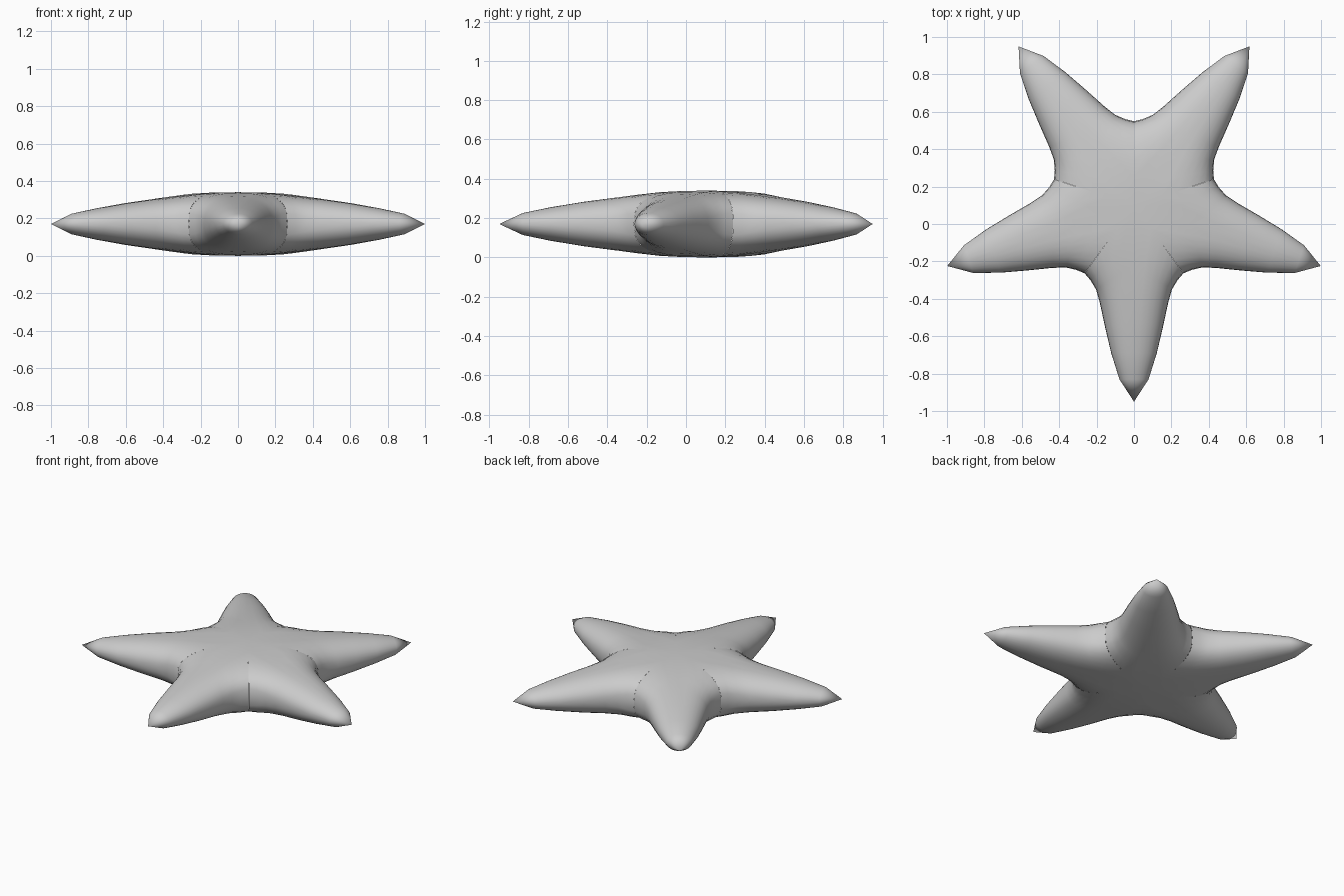
import bpy, bmesh
from math import sin, cos, pi, radians

if "Cube" in bpy.data.objects:
    bpy.data.objects.remove(bpy.data.objects["Cube"])

CENTRE_Y, MID_Z, STEPS = 0.10, 0.17, 8

# half-arm stations: outline distance, outline half width, ridge distance, ridge height, roundness power
STATIONS = [
    (0.364, 0.264, 0.00, 0.170, 3.0),
    (0.400, 0.233, 0.16, 0.164, 2.8),
    (0.450, 0.203, 0.32, 0.150, 2.5),
    (0.520, 0.183, 0.46, 0.134, 2.3),
    (0.650, 0.155, 0.62, 0.113, 2.2),
    (0.790, 0.122, 0.79, 0.085, 2.1),
    (0.930, 0.078, 0.93, 0.056, 2.0),
    (1.050, 0.000, 1.05, 0.000, 2.0),
]

bm = bmesh.new()


def column(station, angle, side, up):
    """Rounded strip of vertices from the arm's ridge down to its outline."""
    r, w, a, h, p = station
    verts = []
    for i in range(STEPS + 1):
        u = i / STEPS * pi / 2
        t = sin(u) ** (2 / p)
        z = h * max(cos(u), 0.0) ** (2 / p) if i < STEPS else 0.0
        along, across = a + (r - a) * t, side * w * t
        x = along * cos(angle) - across * sin(angle)
        y = along * sin(angle) + across * cos(angle)
        verts.append(bm.verts.new((x, y + CENTRE_Y, MID_Z + up * z)))
    return verts


# five arms, each made of four mirrored quarter shells
for arm in range(5):
    angle = radians(-90 + 72 * arm)
    for side in (-1, 1):
        for up in (-1, 1):
            cols = [column(s, angle, side, up) for s in STATIONS]
            for c, d in zip(cols, cols[1:]):
                for i in range(STEPS):
                    bm.faces.new((c[i], c[i + 1], d[i + 1], d[i]))

# weld the shells into one closed skin
bmesh.ops.remove_doubles(bm, verts=bm.verts[:], dist=0.0005)
bmesh.ops.dissolve_degenerate(bm, dist=0.0001, edges=bm.edges[:])
bmesh.ops.recalc_face_normals(bm, faces=bm.faces[:])

mesh = bpy.data.meshes.new("starfish_body")
bm.to_mesh(mesh)
bm.free()
body = bpy.data.objects.new("starfish_body", mesh)
bpy.context.collection.objects.link(body)
bpy.context.view_layer.objects.active = body
body.select_set(True)
bpy.ops.object.shade_smooth_by_angle(angle=radians(45))
